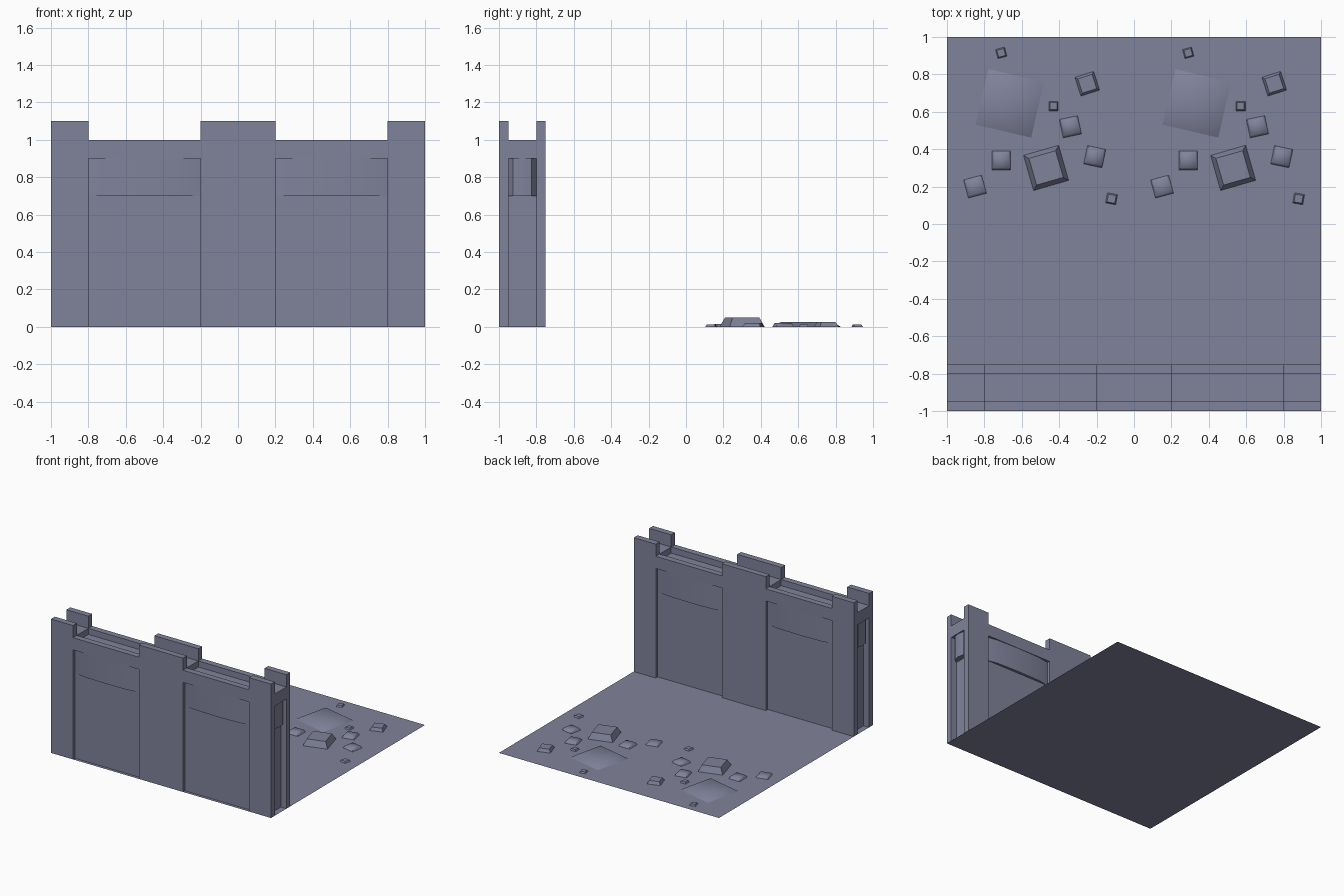
import bpy, bmesh, math
from mathutils import Vector, Matrix

if "Cube" in bpy.data.objects:
    bpy.data.objects.remove(bpy.data.objects["Cube"])

stone = bpy.data.materials.new("slate_blue_stone")
stone.diffuse_color = (0.216, 0.227, 0.328, 1)
stone.use_nodes = True
stone.node_tree.nodes["Principled BSDF"].inputs["Base Color"].default_value = stone.diffuse_color


def finish(bm, name, smooth=None):
    me = bpy.data.meshes.new(name)
    bm.to_mesh(me)
    bm.free()
    ob = bpy.data.objects.new(name, me)
    bpy.context.collection.objects.link(ob)
    me.materials.append(stone)
    if smooth is not None:
        bpy.ops.object.select_all(action='DESELECT')
        ob.select_set(True)
        bpy.context.view_layer.objects.active = ob
        bpy.ops.object.shade_smooth_by_angle(angle=math.radians(smooth))
    return ob


# Ground tile
bm = bmesh.new()
bmesh.ops.create_grid(bm, x_segments=1, y_segments=1, size=1)
finish(bm, "ground")

# Wall: filled blocks on an uneven grid, only the outer skin is kept
XS = [-1, -.95, -.8, -.2, .2, .8, .95, 1]
YS = [-1, -.975, -.95, -.8, -.775, -.75]
ZS = [0, .7, .9, .95, 1, 1.1]
GRID = (XS, YS, ZS)


def solid(c):
    if any(not 0 <= c[a] < len(GRID[a]) - 1 for a in range(3)):
        return False
    x, y, z = ((GRID[a][c[a]] + GRID[a][c[a] + 1]) / 2 for a in range(3))
    post = abs(x) < .2 or abs(x) > .8
    y = abs(y + .875)                      # distance from wall centre line
    if post:
        if y > .075:
            return True                    # outer layers with merlons
        return z < 1 and (abs(x) < .95 or z > .9)   # core, inset at the ends
    if y > .1:
        return .9 < z < 1                  # parapet strip over the panel
    if y > .075:
        return z < 1                       # recessed panel
    return z < .95                         # walkway


bm = bmesh.new()
for i in range(len(XS) - 1):
    for j in range(len(YS) - 1):
        for k in range(len(ZS) - 1):
            c = (i, j, k)
            if not solid(c):
                continue
            for a in range(3):
                for s in (0, 1):
                    n = list(c)
                    n[a] += 2 * s - 1
                    if solid(n) or n[2] < 0:
                        continue
                    quad = []
                    for u, v in ((0, 0), (1, 0), (1, 1), (0, 1)):
                        p = list(c)
                        p[a] += s
                        p[(a + 1) % 3] += u
                        p[(a + 2) % 3] += v
                        quad.append(bm.verts.new([GRID[b][p[b]] for b in range(3)]))
                    bm.faces.new(quad if s else quad[::-1])
bmesh.ops.remove_doubles(bm, verts=bm.verts, dist=1e-4)
bmesh.ops.dissolve_limit(bm, angle_limit=.01, verts=bm.verts, edges=bm.edges)
finish(bm, "battlement_wall")


# Bowed bands under the parapet, on the panels and the wall ends
def band(name, centre, angle, width, depth):
    bm = bmesh.new()
    prof = [(-.5, 0), (-1 / 3, -.8), (0, -1), (1 / 3, -.8), (.5, 0)]
    lo = [bm.verts.new((u * width, v * depth, .7)) for u, v in prof]
    hi = [bm.verts.new((u * width, v * depth, .9)) for u, v in prof]
    for i in range(4):
        bm.faces.new((lo[i], lo[i + 1], hi[i + 1], hi[i]))
    bm.faces.new(lo[::-1])
    bm.transform(Matrix.Translation(centre) @ Matrix.Rotation(angle, 4, 'Z'))
    finish(bm, name, 30)


for x in (-.5, .5):
    band("front_band", (x, -.975, 0), 0, .6, .023)
    band("back_band", (x, -.775, 0), math.pi, .6, .023)
band("right_end_band", (.95, -.875, 0), math.pi / 2, .15, .045)
band("left_end_band", (-.95, -.875, 0), -math.pi / 2, .15, .045)

# Rubble: x, y, base side, height, turn in degrees; repeated on both halves
ROCKS = [(-.664, .645, .305, .025, -13), (-.47, .30, .195, .05, 16),
         (-.71, .915, .05, .012, 15), (-.25, .75, .105, .025, 18),
         (-.43, .63, .05, .012, 0), (-.34, .52, .1, .02, 12),
         (-.21, .36, .1, .02, -12), (-.71, .34, .1, .02, 0),
         (-.85, .20, .1, .015, 15), (-.12, .135, .055, .012, -10)]
for shift in (0, 1):
    for x, y, side, h, turn in ROCKS:
        bm = bmesh.new()
        lo, hi = [], []
        for u, v in ((-1, -1), (1, -1), (1, 1), (-1, 1)):
            lo.append(bm.verts.new((u * side / 2, v * side / 2, 0)))
            hi.append(bm.verts.new((u * side * .38, v * side * .38, h)))
        bm.faces.new(hi)
        for i in range(4):
            j = (i + 1) % 4
            bm.faces.new((lo[i], lo[j], hi[j], hi[i]))
        bm.transform(Matrix.Translation((x + shift, y, 0)) @
                     Matrix.Rotation(math.radians(turn), 4, 'Z'))
        finish(bm, "rubble_stone", 60)
